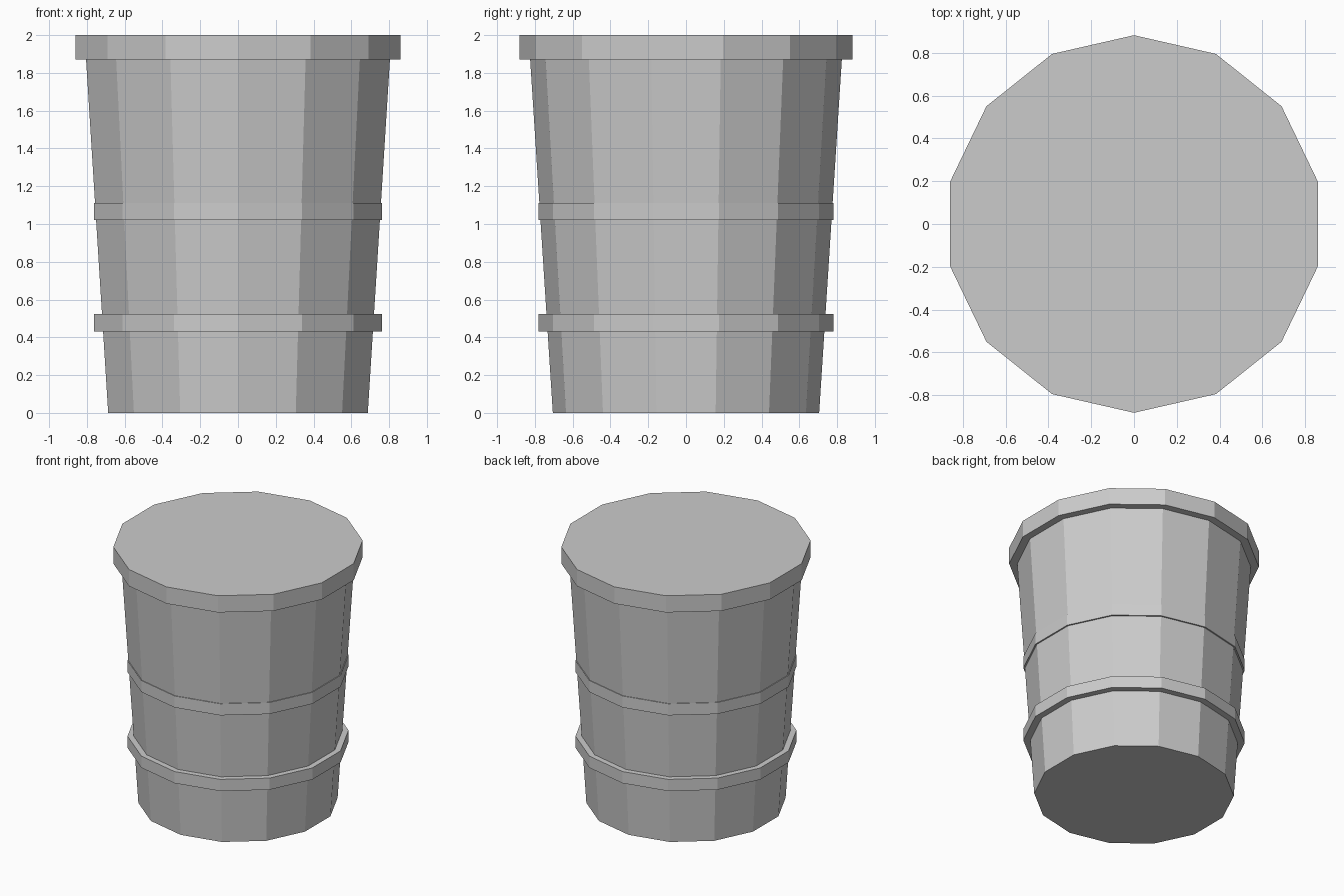
import bpy, bmesh
from math import sin, cos, tau

if "Cube" in bpy.data.objects:
    bpy.data.objects.remove(bpy.data.objects["Cube"])

SIDES = 14


def body_radius(z):
    return 0.705 + (0.825 - 0.705) * z / 1.87


def lathe(name, profile, ring=False):
    """Revolve (radius, z) points; cap the ends, or close the section into a ring."""
    bm = bmesh.new()
    loops = [[bm.verts.new((r * sin(tau * i / SIDES), r * cos(tau * i / SIDES), z))
              for i in range(SIDES)] for r, z in profile]
    pairs = list(zip(loops, loops[1:]))
    if ring:
        pairs.append((loops[-1], loops[0]))
    else:
        bm.faces.new(loops[0])
        bm.faces.new(loops[-1])
    for a, b in pairs:
        for i in range(SIDES):
            j = (i + 1) % SIDES
            bm.faces.new((a[i], a[j], b[j], b[i]))
    bmesh.ops.recalc_face_normals(bm, faces=bm.faces)
    mesh = bpy.data.meshes.new(name)
    bm.to_mesh(mesh)
    bm.free()
    obj = bpy.data.objects.new(name, mesh)
    bpy.context.collection.objects.link(obj)
    return obj


# Tapered body with the overhanging lid
lathe("barrel_body", [(body_radius(0), 0), (body_radius(1.87), 1.87),
                      (0.882, 1.87), (0.882, 2.0)])

# Two straight hoops around the body
for name, z0, z1 in (("lower_hoop", 0.432, 0.523), ("upper_hoop", 1.022, 1.112)):
    lathe(name, [(body_radius(z0) - 0.005, z0), (0.782, z0),
                 (0.782, z1), (body_radius(z1) - 0.005, z1)], ring=True)
